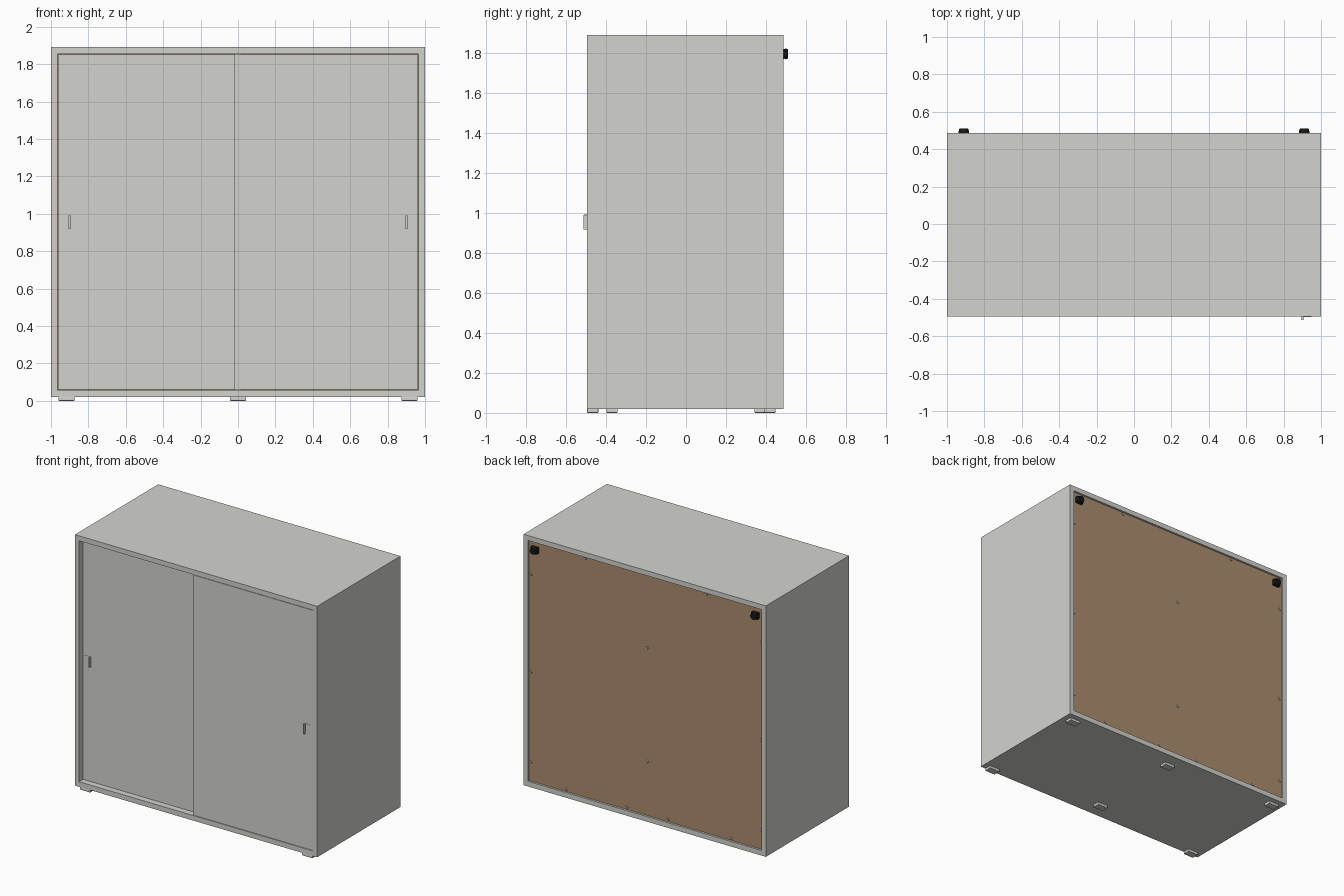
import bpy, bmesh, math
from mathutils import Matrix

if "Cube" in bpy.data.objects:
    bpy.data.objects.remove(bpy.data.objects["Cube"])


def material(name, rgb):
    m = bpy.data.materials.new(name)
    m.diffuse_color = (*rgb, 1)
    m.use_nodes = True
    m.node_tree.nodes["Principled BSDF"].inputs["Base Color"].default_value = m.diffuse_color
    return m


GREY = material("warm_light_grey", (0.65, 0.65, 0.62))
BROWN = material("fibreboard_brown", (0.41, 0.265, 0.158))
BLACK = material("black_plastic", (0.008, 0.008, 0.008))
METAL = material("screw_metal", (0.45, 0.45, 0.44))


def finish(name, bm, mat):
    me = bpy.data.meshes.new(name)
    bm.to_mesh(me)
    bm.free()
    me.materials.append(mat)
    ob = bpy.data.objects.new(name, me)
    bpy.context.collection.objects.link(ob)
    return ob


def box(name, x, y, z, mat=GREY, bevel=0):
    """Box given by its (min, max) range on each axis."""
    bm = bmesh.new()
    bmesh.ops.create_cube(bm, size=1)
    for v in bm.verts:
        for i, (lo, hi) in enumerate((x, y, z)):
            v.co[i] = lo if v.co[i] < 0 else hi
    if bevel:
        bmesh.ops.bevel(bm, geom=bm.edges[:], offset=bevel, segments=2,
                        profile=0.5, affect='EDGES')
    return finish(name, bm, mat)


def disc(name, x, y0, y1, z, r0, r1, mat, sides=12):
    """Short cone frustum pointing along +y."""
    bm = bmesh.new()
    bmesh.ops.create_cone(bm, cap_ends=True, segments=sides, radius1=r0,
                          radius2=r1, depth=y1 - y0)
    bm.transform(Matrix.Translation((x, (y0 + y1) / 2, z)) @
                 Matrix.Rotation(-math.pi / 2, 4, 'X'))
    return finish(name, bm, mat)


F, B = -0.495, 0.487            # front and back of the carcass
Z0, Z1, Z2, Z3 = 0.02, 0.058, 1.855, 1.892
W, IN = 1.0, 0.965              # outer and inner half width
BACK = 0.472                    # rear face of the back panel

# Carcass
box("bottom_panel", (-W, W), (F, B), (Z0, Z1))
box("top_panel", (-W, W), (F, B), (Z2, Z3))
box("left_side_panel", (-W, -IN), (F, B), (Z1, Z2))
box("right_side_panel", (IN, W), (F, B), (Z1, Z2))
box("centre_divider", (-0.018, 0.018), (-0.40, 0.457), (Z1, Z2))
box("back_panel", (-IN, IN), (0.457, BACK), (Z1, Z2), BROWN)

# Sliding doors: the right one runs in front of the left one
box("right_door", (-0.02, IN - 0.002), (F + 0.001, F + 0.036), (Z1 + 0.003, Z2 - 0.003))
box("left_door", (-IN + 0.002, 0.02), (F + 0.042, F + 0.077), (Z1 + 0.003, Z2 - 0.003))

# Angled door handles: flat plate with a projecting tab
for name, s, y in (("left", -1, F + 0.042), ("right", 1, F + 0.001)):
    box(name + "_handle_plate", sorted((s * 0.90, s * 0.95)), (y - 0.002, y + 0.004),
        (0.918, 0.992))
    box(name + "_handle_tab", sorted((s * 0.895, s * 0.906)), (y - 0.019, y + 0.004),
        (0.918, 0.992), GREY, 0.002)

# Feet
for x, yf, yb in ((-0.917, -0.467, 0.42), (0, -0.37, 0.37), (0.917, -0.467, 0.42)):
    for name, y in (("front_foot", yf), ("back_foot", yb)):
        box(name, (x - 0.043, x + 0.043), (y - 0.028, y + 0.028), (0, Z0 + 0.002),
            GREY, 0.004)

# Wall anchors on the back
for x in (-0.91, 0.91):
    box("wall_anchor_base", (x - 0.028, x + 0.028), (BACK - 0.002, 0.497),
        (1.772, 1.822), BLACK, 0.006)
    disc("wall_anchor_cap", x, 0.495, 0.511, 1.797, 0.028, 0.023, BLACK, 16)

# Screws holding the back panel
spots = [(s * 0.95, z) for s in (-1, 1) for z in (1.6, 0.87, 0.2)]
spots += [(x, 0.075) for x in (0.66, 0.16, -0.18, -0.70)]
spots += [(x, 1.84) for x in (0.5, -0.5)]
spots += [(-0.01, z) for z in (1.31, 0.46)]
for x, z in spots:
    disc("back_screw", x, BACK - 0.001, BACK + 0.007, z, 0.011, 0.007, METAL)
